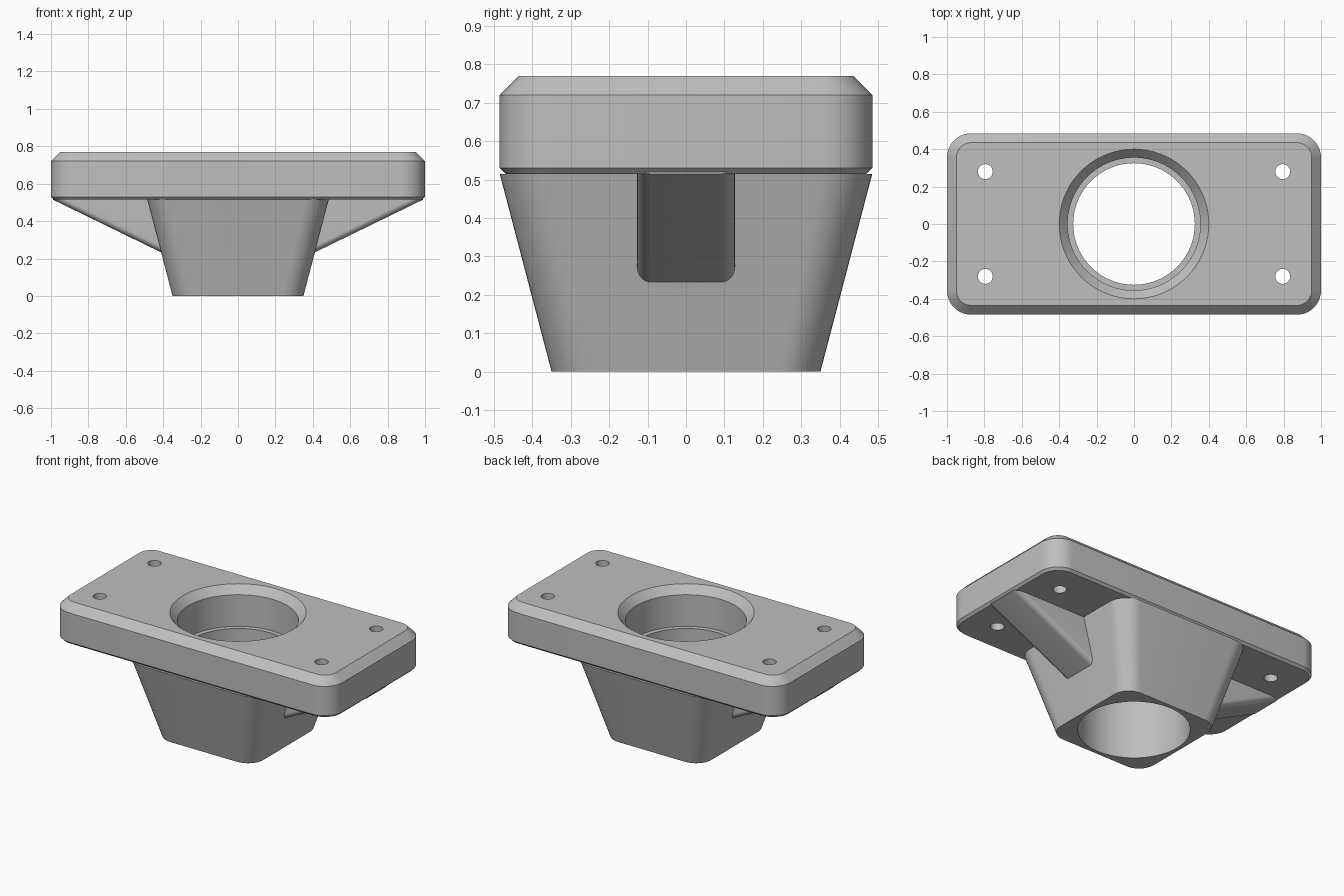
import bpy, bmesh, math

cube = bpy.data.objects.get("Cube")
if cube:
    bpy.data.objects.remove(cube, do_unlink=True)

# Single grey material
grey = bpy.data.materials.new("plain_grey")
grey.use_nodes = True
colour = (0.52, 0.52, 0.52, 1)
grey.diffuse_color = colour
bsdf = next(n for n in grey.node_tree.nodes if n.type == 'BSDF_PRINCIPLED')
bsdf.inputs["Base Color"].default_value = colour


def rounded_rect(hx, hy, r, z, steps=10):
    pts = []
    for i, (sx, sy) in enumerate([(1, 1), (-1, 1), (-1, -1), (1, -1)]):
        for k in range(steps + 1):
            a = math.pi / 2 * (i + k / steps)
            pts.append((sx * (hx - r) + r * math.cos(a),
                        sy * (hy - r) + r * math.sin(a), z))
    return pts


def circle(r, z, cx=0, cy=0, n=72):
    return [(cx + r * math.cos(2 * math.pi * k / n),
             cy + r * math.sin(2 * math.pi * k / n), z) for k in range(n)]


def loft(name, rings):
    """Skin a stack of matching rings and cap both ends."""
    bm = bmesh.new()
    loops = [[bm.verts.new(p) for p in ring] for ring in rings]
    n = len(loops[0])
    for lo, hi in zip(loops, loops[1:]):
        for i in range(n):
            j = (i + 1) % n
            bm.faces.new((lo[i], lo[j], hi[j], hi[i]))
    bm.faces.new(loops[0][::-1])
    bm.faces.new(loops[-1])
    bmesh.ops.recalc_face_normals(bm, faces=bm.faces)
    mesh = bpy.data.meshes.new(name)
    bm.to_mesh(mesh)
    bm.free()
    mesh.materials.append(grey)
    ob = bpy.data.objects.new(name, mesh)
    bpy.context.collection.objects.link(ob)
    return ob


def activate(ob):
    bpy.ops.object.select_all(action='DESELECT')
    ob.select_set(True)
    bpy.context.view_layer.objects.active = ob


def cut(ob, cutter):
    cutter.hide_render = True
    activate(ob)
    mod = ob.modifiers.new("cut", 'BOOLEAN')
    mod.operation = 'DIFFERENCE'
    mod.solver = 'EXACT'
    mod.object = cutter
    bpy.ops.object.modifier_apply(modifier=mod.name)
    bpy.data.objects.remove(cutter, do_unlink=True)


def smooth(ob):
    activate(ob)
    bpy.ops.object.shade_smooth_by_angle(angle=math.radians(25))


BASE, TOP, HY = 0.515, 0.77, 0.485

# Mounting plate: chamfered top and bottom rims
plate = loft("mounting_plate", [
    rounded_rect(0.985, HY - 0.015, 0.115, BASE),
    rounded_rect(1, HY, 0.13, BASE + 0.015),
    rounded_rect(1, HY, 0.13, TOP - 0.05),
    rounded_rect(0.95, HY - 0.05, 0.08, TOP)])

# Countersunk central opening
cut(plate, loft("opening_cutter", [
    circle(0.355, 0.4), circle(0.355, TOP - 0.05),
    circle(0.4, TOP), circle(0.445, TOP + 0.05)]))

# Four screw holes
for x in (-0.795, 0.795):
    for y in (-0.28, 0.28):
        cut(plate, loft("screw_cutter", [
            circle(0.04, z, x, y, 32) for z in (0.4, 0.9)]))
smooth(plate)

# Tapered square socket with a straight bore
socket = loft("tapered_socket", [
    rounded_rect(0.35, 0.35, 0.11, 0),
    rounded_rect(HY, HY, 0.13, BASE)])
cut(socket, loft("bore_cutter", [circle(0.325, z) for z in (-0.1, 0.7)]))
smooth(socket)

# Sloping side ribs with rounded lower edges
SLOPE = 0.28 / 0.575


def rib_section(x, side, w=0.127, r=0.035, steps=8):
    bottom = 0.235 + SLOPE * (x - 0.415)
    pts = [(side * x, -w, 0.6), (side * x, w, 0.6)]
    for s, start in ((1, 0), (-1, math.pi / 2)):
        for k in range(steps + 1):
            a = start + math.pi / 2 * k / steps
            pts.append((side * x, s * (w - r) + r * math.cos(a),
                        bottom + r - r * math.sin(a)))
    return pts


for side, label in ((1, "left"), (-1, "right")):
    smooth(loft(label + "_rib", [rib_section(x, side) for x in (0.375, 0.99)]))
